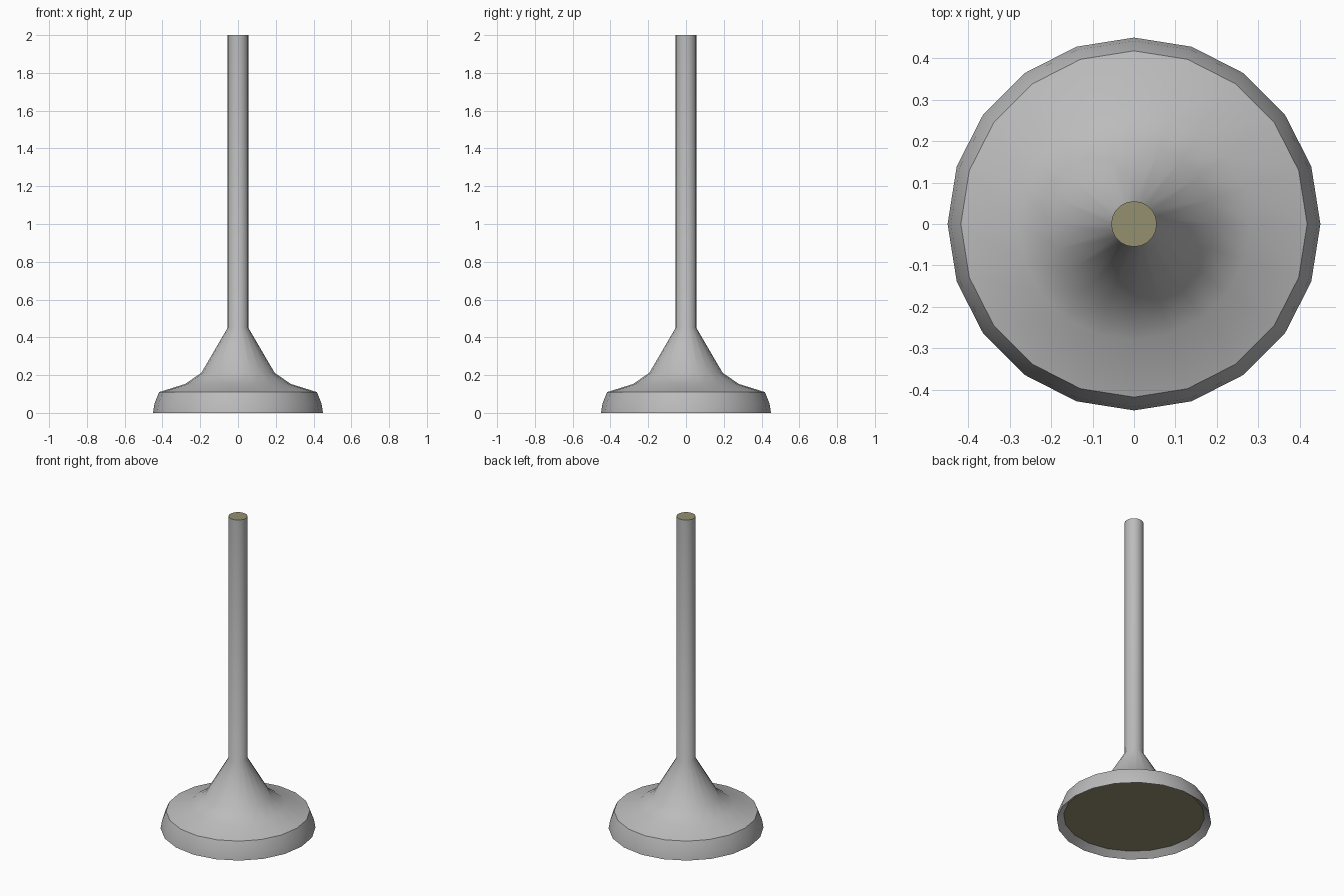
import bpy, bmesh, math

if "Cube" in bpy.data.objects:
    bpy.data.objects.remove(bpy.data.objects["Cube"])

SIDES = 20

# Turned profile (radius, height), from the recessed underside up to the stem tip
PROFILE = [(0.41, 0.033), (0.45, 0.0), (0.442, 0.05), (0.418, 0.11),
           (0.28, 0.153), (0.194, 0.212), (0.055, 0.45), (0.055, 2.0)]

olive = bpy.data.materials.new("olive_face")
olive.diffuse_color = (0.30, 0.28, 0.16, 1)
olive.use_nodes = True
olive.node_tree.nodes["Principled BSDF"].inputs["Base Color"].default_value = olive.diffuse_color
grey = bpy.data.materials.new("grey_body")
grey.diffuse_color = (0.5, 0.5, 0.5, 1)
grey.use_nodes = True
grey.node_tree.nodes["Principled BSDF"].inputs["Base Color"].default_value = grey.diffuse_color


def lathe(name, profile, sides):
    bm = bmesh.new()
    rings = [[bm.verts.new((r * math.cos(math.tau * i / sides),
                            r * math.sin(math.tau * i / sides), z))
              for i in range(sides)] for r, z in profile]
    for a, b in zip(rings, rings[1:]):
        for i in range(sides):
            j = (i + 1) % sides
            bm.faces.new((a[i], a[j], b[j], b[i]))
    # Flat end faces in the accent colour
    for cap in (rings[0][::-1], rings[-1]):
        bm.faces.new(cap).material_index = 1
    mesh = bpy.data.meshes.new(name)
    bm.to_mesh(mesh)
    bm.free()
    mesh.materials.append(grey)
    mesh.materials.append(olive)
    obj = bpy.data.objects.new(name, mesh)
    bpy.context.collection.objects.link(obj)
    return obj


# Valve: flared head and long stem in one turned piece
valve = lathe("valve_head_and_stem", PROFILE, SIDES)
bpy.context.view_layer.objects.active = valve
valve.select_set(True)
bpy.ops.object.shade_smooth_by_angle(angle=math.radians(30))
